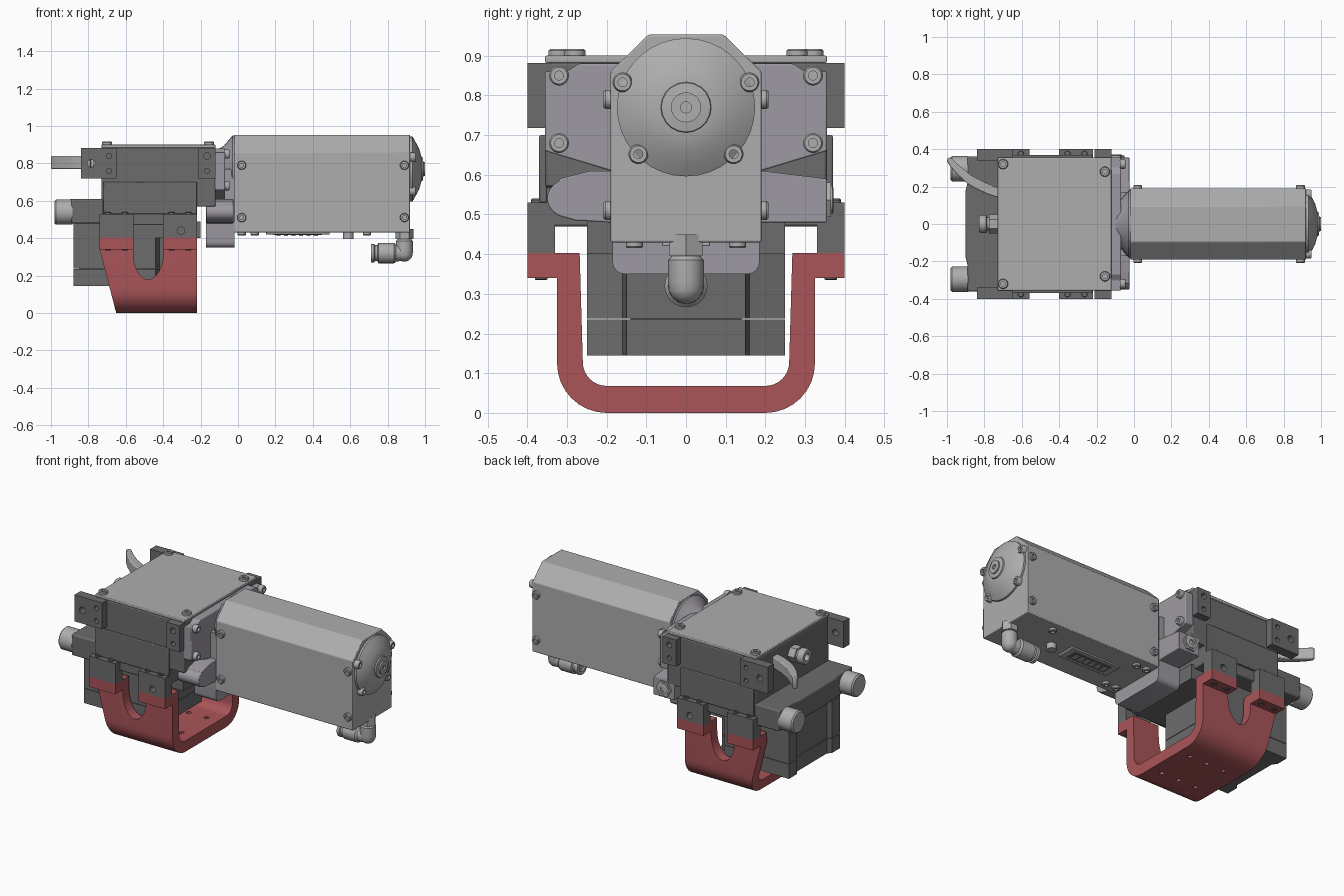
import bpy, bmesh, math
from math import sin, cos, pi, radians

if "Cube" in bpy.data.objects:
    bpy.data.objects.remove(bpy.data.objects["Cube"])


def material(name, rgb):
    m = bpy.data.materials.new(name)
    m.diffuse_color = (*rgb, 1)
    m.use_nodes = True
    m.node_tree.nodes["Principled BSDF"].inputs["Base Color"].default_value = m.diffuse_color
    return m


RED = material("red_paint", (0.40, 0.09, 0.10))
DARK = material("dark_metal", (0.15, 0.15, 0.15))
MID = material("violet_grey_metal", (0.34, 0.32, 0.36))
LIGHT = material("light_metal", (0.42, 0.42, 0.42))


def place(axis, a, b, t):
    return {'x': (t, a, b), 'y': (a, t, b), 'z': (a, b, t)}[axis]


def finish(name, bm, mat, bevel=0):
    bmesh.ops.recalc_face_normals(bm, faces=bm.faces)
    me = bpy.data.meshes.new(name)
    bm.to_mesh(me)
    bm.free()
    me.materials.append(mat)
    me.shade_smooth()
    me.set_sharp_from_angle(angle=radians(30))
    ob = bpy.data.objects.new(name, me)
    bpy.context.collection.objects.link(ob)
    if bevel:
        mod = ob.modifiers.new("bevel", 'BEVEL')
        mod.width, mod.segments = bevel, 2
    return ob


def prism(name, axis, pts, t0, t1, mat, bevel=0):
    bm = bmesh.new()
    lo = [bm.verts.new(place(axis, a, b, t0)) for a, b in pts]
    hi = [bm.verts.new(place(axis, a, b, t1)) for a, b in pts]
    bm.faces.new(lo)
    bm.faces.new(hi)
    for i in range(len(pts)):
        j = (i + 1) % len(pts)
        bm.faces.new((lo[i], lo[j], hi[j], hi[i]))
    return finish(name, bm, mat, bevel)


def box(name, x0, x1, y0, y1, z0, z1, mat, bevel=0):
    return prism(name, 'z', [(x0, y0), (x1, y0), (x1, y1), (x0, y1)], z0, z1, mat, bevel)


def lathe(name, axis, a, b, profile, mat, n=24):
    """Revolve (radius, position along axis) points around the axis through (a, b)."""
    bm = bmesh.new()
    rings = []
    for r, t in profile:
        k = n if r else 1
        rings.append([bm.verts.new(place(axis, a + r * cos(2 * pi * i / n),
                                         b + r * sin(2 * pi * i / n), t)) for i in range(k)])
    for p, q in zip(rings, rings[1:]):
        for i in range(n):
            f = [p[i % len(p)], p[(i + 1) % len(p)], q[(i + 1) % len(q)], q[i % len(q)]]
            bm.faces.new(list(dict.fromkeys(f)))
    return finish(name, bm, mat)


def cyl(name, axis, a, b, r, t0, t1, mat, n=24):
    return lathe(name, axis, a, b, [(0, t0), (r, t0), (r, t1), (0, t1)], mat, n)


def bolt(name, axis, a, b, r, t0, t1, mat=LIGHT):
    """Round cap screw with a socket; the head faces t1."""
    d = t1 - t0
    lathe(name, axis, a, b, [(0, t0), (r, t0), (r, t0 + .8 * d), (r * .85, t1), (r * .45, t1),
                             (r * .45, t0 + .5 * d), (0, t0 + .5 * d)], mat, 18)


def cut(ob, *cutters):
    for c in cutters:
        mod = ob.modifiers.new("cut", 'BOOLEAN')
        mod.operation, mod.object, mod.solver = 'DIFFERENCE', c, 'EXACT'
    dg = bpy.context.evaluated_depsgraph_get()
    me = bpy.data.meshes.new_from_object(ob.evaluated_get(dg))
    ob.modifiers.clear()
    ob.data = me
    for c in cutters:
        bpy.data.objects.remove(c)
    me.shade_smooth()
    me.set_sharp_from_angle(angle=radians(30))


def arc(cx, cy, rx, ry, a0, a1, n=8):
    return [(cx + rx * cos(radians(a0 + (a1 - a0) * i / n)),
             cy + ry * sin(radians(a0 + (a1 - a0) * i / n))) for i in range(n + 1)]


# Red U bracket: folded strip with notch, slanted rear edge and floor holes
half = (arc(.2, .125, .125, .125, -90, 0) + [(.325, .34), (.4, .34), (.4, .403), (.268, .403)]
        + arc(.2, .128, .06, .06, 0, -90))
bracket = prism("bracket", 'x', half + [(-y, z) for y, z in reversed(half)], -.74, -.22, RED)
notch = [(-.40, .5), (-.56, .5)] + arc(-.48, .32, .08, .14, 180, 360, 16)
cutters = [prism("notch_cutter", 'y', notch, -.5, .5, RED),
           prism("slant_cutter", 'y', [(-.8, -.05), (-.638, -.05), (-.74, .34), (-.8, .34)], -.5, .5, RED)]
cutters += [cyl("hole_cutter", 'z', x, y, .014, -.1, .1, RED, 12)
            for x in (-.54, -.42, -.30) for y in (-.12, .12)]
cut(bracket, *cutters)

# Lower housing inside the bracket, stepped in plan, with a base seam
plan = [(-.88, -.25), (-.44, -.25), (-.42, -.16), (-.35, -.15), (-.35, .15), (-.42, .16),
        (-.44, .25), (-.88, .25), (-.88, .17), (-.86, .15), (-.86, -.15), (-.88, -.17)]
prism("lower_housing", 'z', plan, .238, .49, DARK)
prism("lower_housing_base", 'z', plan, .145, .235, DARK)
box("housing_seam", -.85, -.36, -.14, .14, .23, .24, DARK)
box("housing_upper_step", -.44, -.20, -.25, .25, .40, .49, DARK)

# Main gearbox body and cover
prism("main_body", 'y', [(-.73, .47), (-.22, .47), (-.22, .57), (-.12, .57), (-.12, .882), (-.73, .882)],
      -.355, .355, DARK, .006)
box("top_cover", -.73, -.12, -.355, .355, .882, .9, LIGHT, .004)
for x, w in ((-.70, .32), (-.155, .28)):
    for s in (-1, 1):
        bolt("cover_bolt", 'z', x, s * w, .027, .895, .917)

for s in (-1, 1):
    # Side ears with screw holes
    for x0, x1, holes in ((-.84, -.65, [(-.785, .80, .02), (-.69, .84, .014), (-.69, .76, .014)]),
                          (-.21, -.12, [(-.165, .84, .018), (-.165, .76, .014)])):
        ear = box("mounting_ear", x0, x1, min(s * .34, s * .4), max(s * .34, s * .4), .718, .882, DARK)
        cut(ear, *[cyl("ear_hole_cutter", 'y', x, z, r, s * .3, s * .42, DARK, 16) for x, z, r in holes])
    # Legs resting on the bracket flanges
    for x0, x1 in ((-.74, -.56), (-.40, -.22)):
        leg = box("leg", x0, x1, min(s * .33, s * .4), max(s * .33, s * .4), .403, .53, DARK)
        if x0 > -.5:
            cut(leg, cyl("leg_hole_cutter", 'y', -.305, .44, .02, s * .3, s * .42, DARK, 16))
        for k in (.25, .75):
            x = x0 + k * (x1 - x0)
            bolt("flange_screw", 'z', x, s * .365, .016, .345, .335, DARK)
            bolt("leg_screw", 'z', x, s * .375, .016, .525, .54, DARK)
    # Thick pads above the legs
    box("side_pad", -.72, -.22, min(s * .35, s * .37), max(s * .35, s * .37), .53, .70, DARK, .004)
    # Rear cylinder caps
    lathe("rear_cap", 'x', s * .295, .54, [(0, -.98), (.06, -.98), (.068, -.972), (.068, -.885), (0, -.885)], LIGHT, 28)
    for x in (-.84, -.24):
        bolt("underside_bolt", 'z', x, s * .22, .028, .475, .45)

# Rear arm carrying the caps
prism("rear_arm", 'z', [(-.72, -.36), (-.89, -.36), (-.89, -.22), (-.90, -.18), (-.90, .18),
                        (-.89, .22), (-.89, .36), (-.72, .36)], .48, .61, DARK, .008)

# Rear connector and curved lever
cyl("connector_nut", 'x', 0, .79, .05, -.775, -.73, LIGHT, 6)
lathe("rear_connector", 'x', 0, .79, [(0, -.80), (.022, -.80), (.022, -.83), (.042, -.83), (.047, -.822),
                                      (.047, -.79), (.035, -.785), (.035, -.73), (0, -.73)], LIGHT)
prism("lever", 'z', [(-.72, .14), (-.78, .158), (-.84, .185), (-.89, .215), (-.94, .26), (-.98, .305),
                     (-1, .335), (-.997, .352), (-.982, .357), (-.96, .335), (-.92, .30),
                     (-.87, .26), (-.81, .228), (-.72, .19)], .77, .84, LIGHT, .006)

# Adapter plate, side bar and lower block between body and motor
prism("adapter_plate", 'x', [(-.355, .66), (-.19, .61), (.19, .61), (.355, .66), (.355, .86), (.30, .86),
                             (.27, .88), (-.27, .88), (-.30, .86), (-.355, .86)], -.125, -.07, MID, .004)
lathe("neck", 'x', 0, .77, [(0, -.1), (.11, -.1), (.125, -.075), (.178, -.03), (.178, 0), (0, 0)], MID, 32)
box("neck_block", -.12, -.01, -.17, .17, .46, .77, MID)
prism("adapter_bar", 'x', [(.355, .48), (.355, .59), (.19, .61), (-.24, .61), (-.32, .59)]
      + arc(-.29, .54, .06, .05, 120, 240) + [(-.28, .485), (-.19, .48)], -.17, -.025, MID, .006)
prism("adapter_lower_block", 'x', [(.185, .49), (-.185, .49)] + arc(-.155, .38, .03, .03, 180, 270, 4)
      + arc(.155, .38, .03, .03, 270, 360, 4), -.17, -.02, MID)
cyl("bar_plug", 'y', -.10, .537, .05, .35, .366, LIGHT, 6)
bolt("bar_plug_socket", 'y', -.10, .537, .035, .36, .372)
for s in (-1, 1):
    for z in (.68, .85):
        bolt("adapter_bolt", 'x', s * .32, z, .025, -.075, -.045)

# Motor casing
prism("motor_casing", 'x', [(-.19, .43), (.19, .43), (.19, .86), (.095, .953), (-.095, .953), (-.19, .86)],
      -.02, .92, LIGHT, .004)
for s in (-1, 1):
    for x in (.02, .89):
        for z in (.51, .79):
            bolt("casing_screw", 'y', x, z, .024, s * .185, s * .208)
    for x in (.02, .09, .69):
        bolt("casing_bottom_screw", 'z', x, s * .13, .022, .435, .415)

# Domed end cap, hub and its bolts
lathe("end_dome", 'x', 0, .77, [(0, .91), (.174, .91), (.174, .932), (.165, .938), (.14, .952), (.11, .968),
                                (.068, .98), (0, .98)], LIGHT, 36)
lathe("end_hub", 'x', 0, .77, [(0, .97), (.066, .97), (.062, .988), (.038, .991), (.038, 1), (.014, 1),
                               (.014, .99), (0, .99)], LIGHT, 20)
for y, z in ((.16, .833), (.12, .652)):
    for s in (-1, 1):
        bolt("dome_bolt", 'x', s * y, z, .025, .91, .95)

# Underside connector panel with pins
box("underside_panel", .15, .49, -.06, .06, .42, .435, LIGHT, .003)
box("panel_socket", .19, .45, -.035, .035, .416, .43, DARK)
for i in range(6):
    box("panel_pin", .205 + i * .04, .228 + i * .04, -.022, .022, .411, .43, LIGHT)
cyl("underside_plug", 'z', .59, 0, .028, .395, .435, LIGHT, 16)

# Elbow hose fitting
cyl("elbow_nut", 'z', .89, 0, .048, .395, .45, LIGHT, 6)
lathe("elbow_body", 'z', .89, 0, [(0, .41), (.036, .41), (.036, .395), (.045, .385), (.045, .33)]
      + [(.045 * cos(radians(a)), .32 - .045 * sin(radians(a))) for a in (15, 35, 55, 75)] + [(0, .275)], LIGHT)
lathe("elbow_outlet", 'x', 0, .32, [(0, .72), (.03, .72), (.03, .71), (.05, .71), (.05, .728), (.043, .732), (.043, .745),
                                    (.054, .75), (.054, .835), (.045, .845), (.04, .89), (0, .89)], LIGHT)
